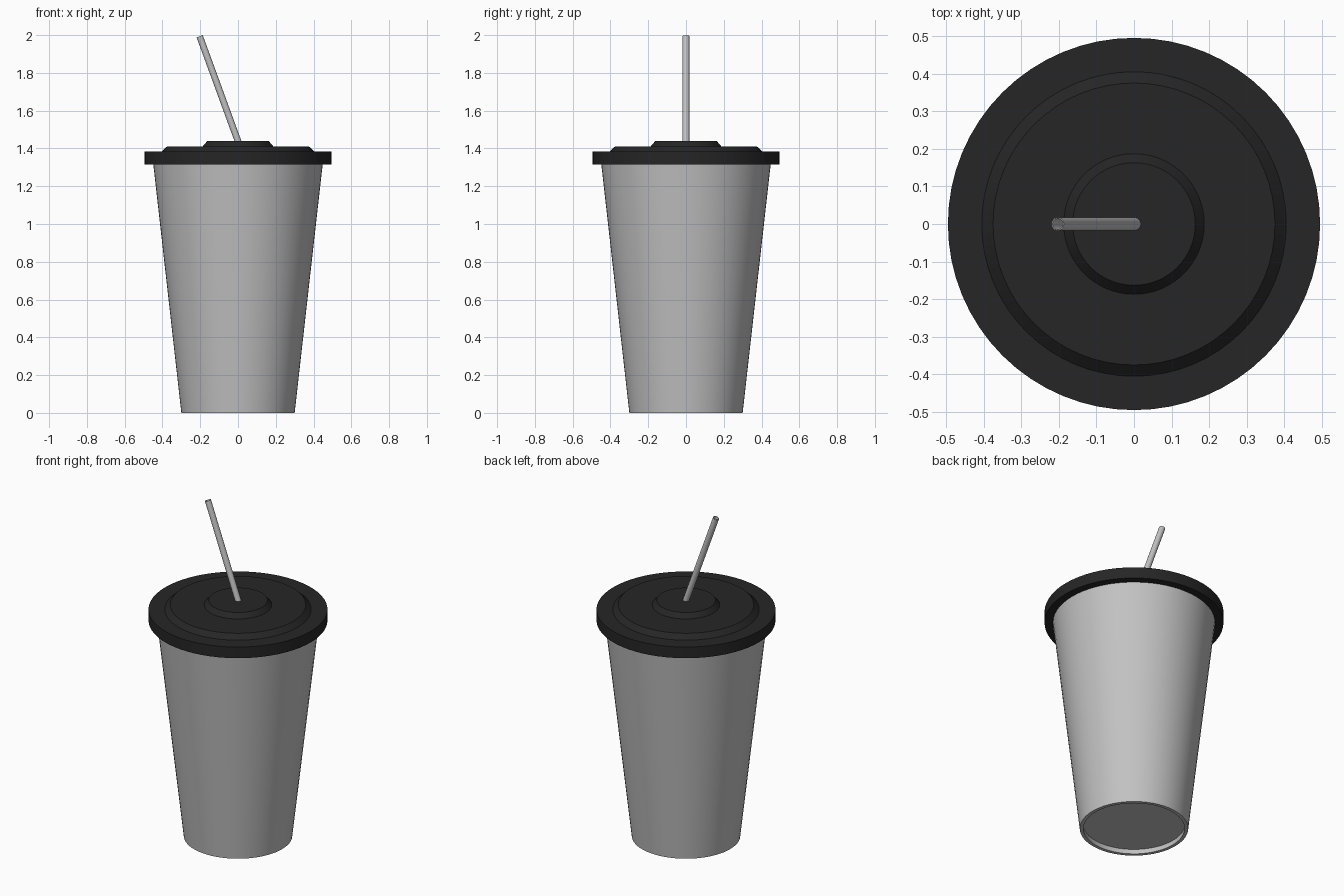
import bpy, bmesh, math
from mathutils import Matrix, Vector

cube = bpy.data.objects.get("Cube")
if cube:
    bpy.data.objects.remove(cube, do_unlink=True)


def material(name, rgb, roughness):
    mat = bpy.data.materials.new(name)
    mat.use_nodes = True
    mat.diffuse_color = (*rgb, 1)
    bsdf = mat.node_tree.nodes["Principled BSDF"]
    bsdf.inputs["Base Color"].default_value = (*rgb, 1)
    bsdf.inputs["Roughness"].default_value = roughness
    return mat


def lathe(name, profile, mat, segments=64, closed=False, matrix=Matrix()):
    """Spin an (r, z) profile round the z axis; r = 0 makes a pole."""
    bm = bmesh.new()
    verts = [bm.verts.new((r, 0, z)) for r, z in profile]
    pairs = list(zip(verts, verts[1:]))
    if closed:
        pairs.append((verts[-1], verts[0]))
    edges = [bm.edges.new(p) for p in pairs]
    bmesh.ops.spin(bm, geom=verts + edges, cent=(0, 0, 0), axis=(0, 0, 1),
                   angle=math.tau, steps=segments)
    bmesh.ops.remove_doubles(bm, verts=bm.verts, dist=1e-4)
    bmesh.ops.recalc_face_normals(bm, faces=bm.faces)
    bm.transform(matrix)
    mesh = bpy.data.meshes.new(name)
    bm.to_mesh(mesh)
    bm.free()
    mesh.materials.append(mat)
    obj = bpy.data.objects.new(name, mesh)
    bpy.context.collection.objects.link(obj)
    bpy.ops.object.select_all(action='DESELECT')
    obj.select_set(True)
    bpy.context.view_layer.objects.active = obj
    bpy.ops.object.shade_smooth_by_angle(angle=math.radians(25))
    return obj


grey = material("light grey", (0.54, 0.54, 0.54), 0.5)
black = material("soft black", (0.019, 0.019, 0.019), 0.5)

# Tapered cup with a shallow recess under its floor
lathe("cup", [(0, 0.03), (0.283, 0.03), (0.28, 0), (0.30, 0),
              (0.45, 1.33), (0.43, 1.33), (0.285, 0.05), (0, 0.05)], grey)

# Stepped lid with an overhanging rim
lathe("lid", [(0, 1.32), (0.495, 1.315), (0.495, 1.383), (0.405, 1.383),
              (0.375, 1.411), (0.187, 1.411), (0.163, 1.439), (0, 1.439)],
      black)

# Hollow straw leaning to the right
top = Vector((-0.203, 0, 1.994))
base = Vector((0.014, 0, 1.40))
axis = top - base
lean = Matrix.Translation(base) @ axis.to_track_quat('Z', 'Y').to_matrix().to_4x4()
lathe("straw", [(0.0175, 0), (0.0175, axis.length),
                (0.0145, axis.length), (0.0145, 0)], grey,
      segments=24, closed=True, matrix=lean)
